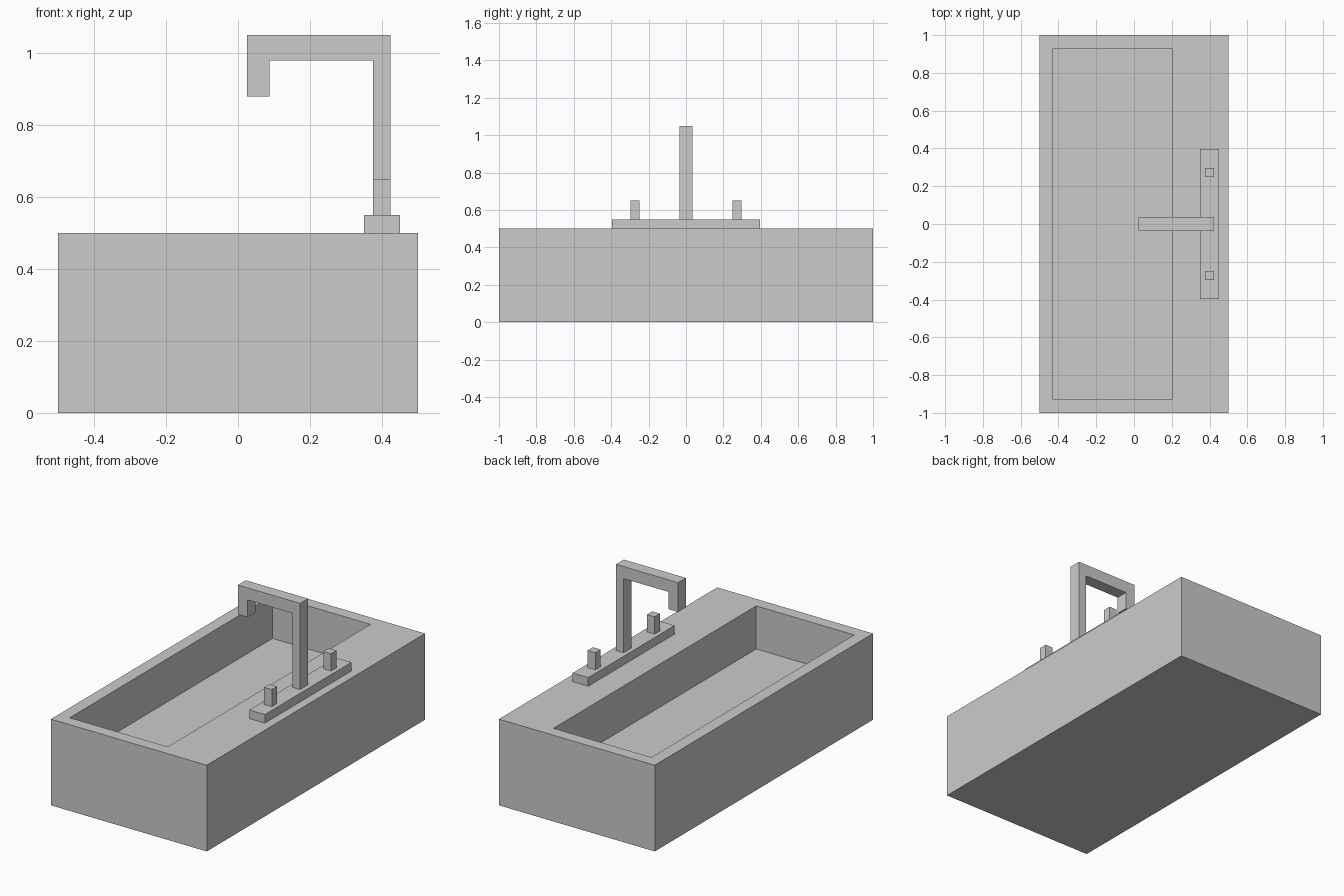
import bpy, bmesh

if "Cube" in bpy.data.objects:
    bpy.data.objects.remove(bpy.data.objects["Cube"])


def add_object(name, bm):
    bmesh.ops.recalc_face_normals(bm, faces=bm.faces)
    mesh = bpy.data.meshes.new(name)
    bm.to_mesh(mesh)
    bm.free()
    obj = bpy.data.objects.new(name, mesh)
    bpy.context.collection.objects.link(obj)
    return obj


def box_mesh(x0, x1, y0, y1, z0, z1):
    bm = bmesh.new()
    bmesh.ops.create_cube(bm, size=1)
    for v in bm.verts:
        v.co = (x1 if v.co.x > 0 else x0,
                y1 if v.co.y > 0 else y0,
                z1 if v.co.z > 0 else z0)
    return bm


# Basin: block with the top face inset by a frame and pushed down
BOWL_DEPTH = 0.25
bm = box_mesh(-0.5, 0.5, -1, 1, 0, 0.5)
bm.normal_update()
top = max(bm.faces, key=lambda f: f.calc_center_median().z)
bmesh.ops.inset_region(bm, faces=[top], thickness=0.1)
for v in top.verts:
    if v.co.x > 0:
        v.co.x = 0.2          # wider ledge on the tap side
bowl = bmesh.ops.extrude_face_region(bm, geom=[top])
bowl_verts = [g for g in bowl["geom"] if isinstance(g, bmesh.types.BMVert)]
bmesh.ops.translate(bm, verts=bowl_verts, vec=(0, 0, -BOWL_DEPTH))
if top.is_valid:
    bmesh.ops.delete(bm, geom=[top], context='FACES_ONLY')
add_object("sink_basin", bm)

# Tap mounting plate
add_object("tap_base", box_mesh(0.35, 0.45, -0.396, 0.396, 0.5, 0.55))

# Handles, one on each side of the spout
for side, name in ((-1, "handle_front"), (1, "handle_back")):
    y = side * 0.272
    add_object(name, box_mesh(0.375, 0.424, y - 0.024, y + 0.024, 0.55, 0.65))

# Hooked spout: side profile extruded across its width
profile = [(0.375, 0.55), (0.424, 0.55), (0.424, 1.05), (0.025, 1.05),
           (0.025, 0.88), (0.087, 0.88), (0.087, 0.98), (0.375, 0.98)]
bm = bmesh.new()
face = bm.faces.new([bm.verts.new((x, -0.036, z)) for x, z in profile])
ext = bmesh.ops.extrude_face_region(bm, geom=[face])
bmesh.ops.translate(bm, vec=(0, 0.072, 0),
                    verts=[g for g in ext["geom"] if isinstance(g, bmesh.types.BMVert)])
if not any(len(e.link_faces) < 2 for e in bm.edges):
    pass
else:
    bm.faces.new([v for v in bm.verts if v.co.y < 0])
add_object("tap_spout", bm)
